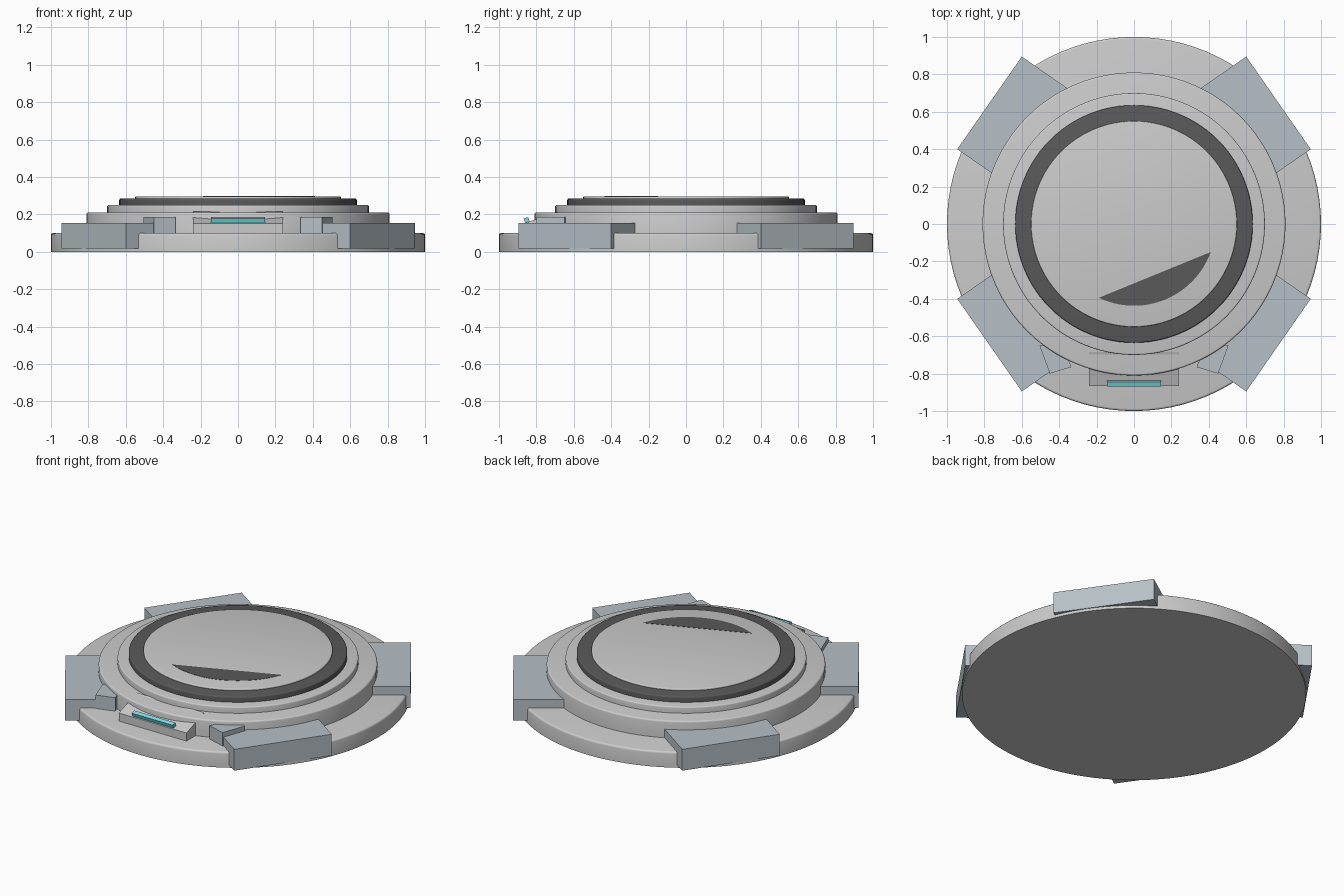
import bpy, bmesh, math
from mathutils import Matrix, Vector

if "Cube" in bpy.data.objects:
    bpy.data.objects.remove(bpy.data.objects["Cube"])


def material(name, rgb):
    m = bpy.data.materials.new(name)
    m.diffuse_color = (*rgb, 1)
    m.use_nodes = True
    m.node_tree.nodes["Principled BSDF"].inputs["Base Color"].default_value = m.diffuse_color
    return m


STEEL = material("blue_grey", (0.47, 0.53, 0.57))
DARK = material("dark_grey", (0.10, 0.10, 0.10))
TEAL = material("teal", (0.20, 0.72, 0.78))


def finish(name, bm, mat=None, smooth=False):
    bmesh.ops.recalc_face_normals(bm, faces=bm.faces)
    me = bpy.data.meshes.new(name)
    bm.to_mesh(me)
    bm.free()
    ob = bpy.data.objects.new(name, me)
    bpy.context.collection.objects.link(ob)
    if mat:
        me.materials.append(mat)
    if smooth:
        bpy.ops.object.select_all(action='DESELECT')
        ob.select_set(True)
        bpy.context.view_layer.objects.active = ob
        bpy.ops.object.shade_smooth_by_angle(angle=math.radians(35))
    return ob


def disc(name, r, z0, z1, round_r, mat=None, sides=96):
    """Round tier with a softened upper rim."""
    bm = bmesh.new()
    bmesh.ops.create_cone(bm, cap_ends=True, segments=sides, radius1=r, radius2=r,
                          depth=z1 - z0, matrix=Matrix.Translation((0, 0, (z0 + z1) / 2)))
    mid = (z0 + z1) / 2
    rim = [e for e in bm.edges if all(v.co.z > mid for v in e.verts)]
    bmesh.ops.bevel(bm, geom=rim, offset=round_r, segments=3, profile=0.5, affect='EDGES')
    return finish(name, bm, mat, True)


def prism(name, outline, vec, mat=None):
    """Flat outline extruded along vec."""
    bm = bmesh.new()
    f = bm.faces.new([bm.verts.new(p) for p in outline])
    ret = bmesh.ops.extrude_face_region(bm, geom=[f], use_keep_orig=True)
    verts = [g for g in ret["geom"] if isinstance(g, bmesh.types.BMVert)]
    bmesh.ops.translate(bm, verts=verts, vec=Vector(vec))
    return finish(name, bm, mat)


# Stacked round tiers
disc("base_plate", 1.00, 0.00, 0.10, 0.012)
disc("lower_tier", 0.81, 0.08, 0.21, 0.010)
disc("upper_tier", 0.70, 0.20, 0.25, 0.008)
disc("dark_ring", 0.635, 0.245, 0.285, 0.008, DARK)
disc("top_pad", 0.55, 0.28, 0.296, 0.006)

# Dark circular segment inlaid in the top pad
a0, a1, n = math.radians(244.5), math.radians(340), 24
arc = [a0 + (a1 - a0) * i / n for i in range(n + 1)]
prism("top_inlay", [(0.437 * math.cos(a), 0.437 * math.sin(a), 0.290) for a in arc],
      (0, 0, 0.0075), DARK)

# Four corner blocks, mirrored to each quadrant
block = [(0.60, 0.895), (0.945, 0.40), (0.70, 0.23), (0.355, 0.725)]
for sy, end in ((-1, "front"), (1, "back")):
    for sx, side in ((-1, "left"), (1, "right")):
        prism(f"{end}_{side}_block", [(sx * x, sy * y, 0.018) for x, y in block],
              (0, 0, 0.137), STEEL)

# Small brackets beside the front panel
bracket = [(0.335, -0.765), (0.45, -0.80), (0.505, -0.65), (0.39, -0.615)]
for sx, side in ((-1, "left"), (1, "right")):
    prism(f"{side}_bracket", [(sx * x, y, 0.09) for x, y in bracket], (0, 0, 0.096), STEEL)

# Sloped front panel running into the lower tier
prism("front_panel", [(-0.24, -0.865, 0.09), (-0.24, -0.865, 0.152),
                      (-0.24, -0.685, 0.214), (-0.24, -0.685, 0.09)], (0.48, 0, 0))

# Glowing bar lying on the panel slope
bm = bmesh.new()
bmesh.ops.create_cube(bm, size=1, matrix=Matrix.Translation((0, -0.852, 0.170))
                      @ Matrix.Rotation(math.radians(19), 4, 'X')
                      @ Matrix.Diagonal((0.29, 0.025, 0.024, 1)))
finish("light_bar", bm, TEAL)
